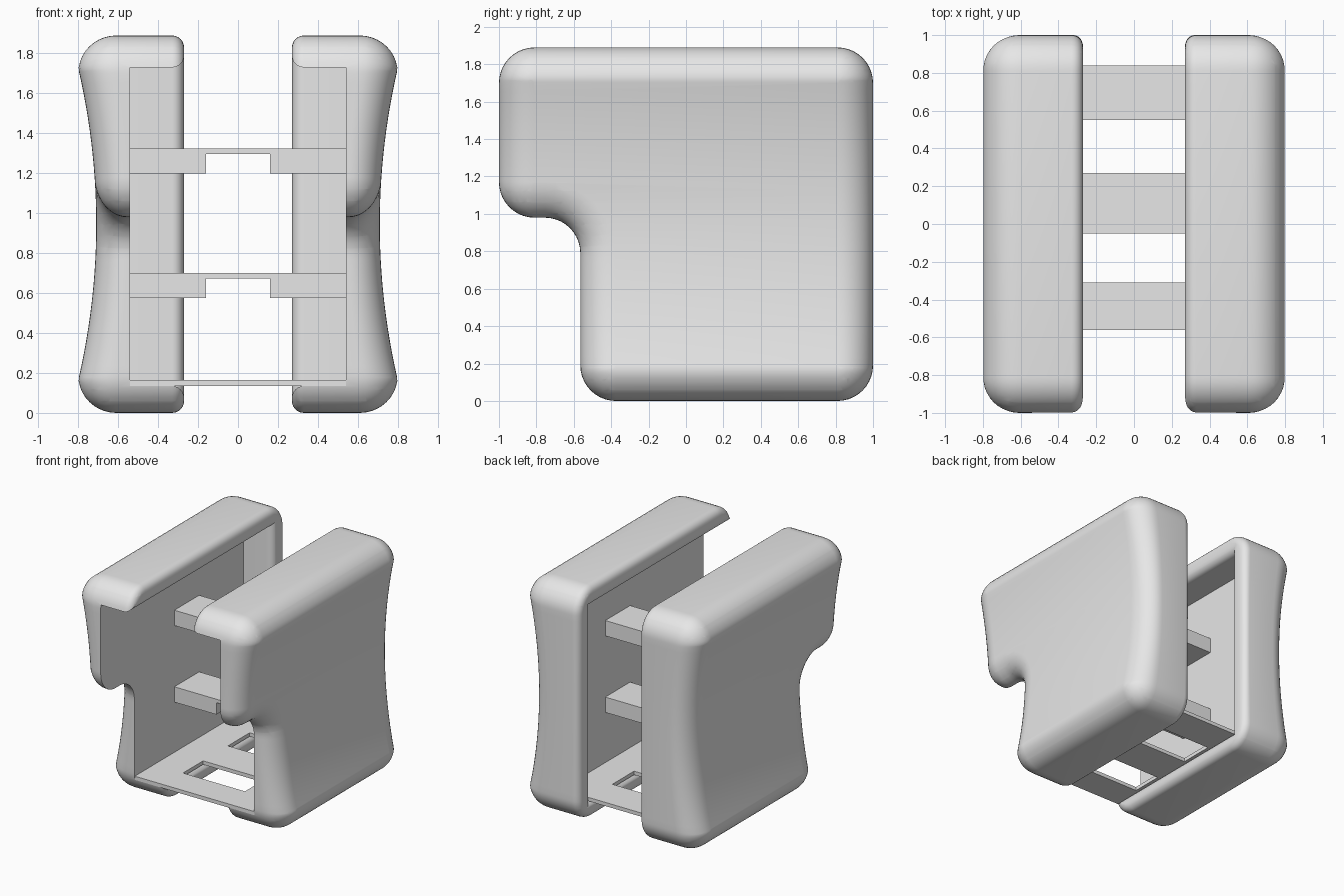
import bpy
import bmesh
from math import sin, cos, pi, radians
from mathutils import Vector

cube = bpy.data.objects.get("Cube")
if cube:
    bpy.data.objects.remove(cube)

grey = bpy.data.materials.new("light_grey")
grey.use_nodes = True
grey.diffuse_color = (0.8, 0.8, 0.8, 1)
grey.node_tree.nodes["Principled BSDF"].inputs["Base Color"].default_value = (0.8, 0.8, 0.8, 1)

HEIGHT = 1.89
INNER, WALL, OUTER = 0.27, 0.54, 0.80   # lip, cavity wall and outside, along x
ROUND, LIP = 0.19, 0.06                 # outer and lip rounding
FLOOR, CEILING, BACK = 0.135, 1.73, 0.84


def make_object(name, bm):
    bmesh.ops.recalc_face_normals(bm, faces=bm.faces)
    mesh = bpy.data.meshes.new(name)
    bm.to_mesh(mesh)
    bm.free()
    mesh.materials.append(grey)
    obj = bpy.data.objects.new(name, mesh)
    bpy.context.collection.objects.link(obj)
    return obj


def box(name, x, y, z):
    bm = bmesh.new()
    bmesh.ops.create_cube(bm, size=1)
    for v in bm.verts:
        for i, (low, high) in enumerate((x, y, z)):
            v.co[i] = high if v.co[i] > 0 else low
    return make_object(name, bm)


def cut(obj, cutter):
    """Subtract the cutter for good and delete it."""
    mod = obj.modifiers.new("cut", 'BOOLEAN')
    mod.operation, mod.solver, mod.object = 'DIFFERENCE', 'EXACT', cutter
    bpy.context.view_layer.update()
    graph = bpy.context.evaluated_depsgraph_get()
    mesh = bpy.data.meshes.new_from_object(obj.evaluated_get(graph))
    obj.modifiers.clear()
    obj.data = mesh
    bpy.data.objects.remove(cutter)


def loft(rings):
    """Skin closed rings of equal length and cap both ends."""
    bm = bmesh.new()
    loops = [[bm.verts.new(p) for p in ring] for ring in rings]
    n = len(loops[0])
    for a, b in zip(loops, loops[1:]):
        for i in range(n):
            j = (i + 1) % n
            bm.faces.new((a[i], a[j], b[j], b[i]))
    bm.faces.new(loops[0])
    bm.faces.new(loops[-1])
    return bm


# Arc centres of the side outline: y, z, start angle, turn (+1 convex, -1 concave)
STEP_Y, STEP_Z = -0.565, 0.98
CORNERS = [
    (1 - ROUND, ROUND, -90, 1),
    (1 - ROUND, HEIGHT - ROUND, 0, 1),
    (-1 + ROUND, HEIGHT - ROUND, 90, 1),
    (-1 + ROUND, STEP_Z + ROUND, 180, 1),
    (STEP_Y - ROUND, STEP_Z - ROUND, 90, -1),
    (STEP_Y + ROUND, ROUND, 180, 1),
]


def outline(x, inset, steps=10):
    points = []
    for y, z, start, turn in CORNERS:
        r = ROUND - turn * inset
        for k in range(steps + 1):
            a = radians(start + turn * 90 * k / steps)
            points.append(Vector((x, y + r * cos(a), z + r * sin(a))))
    return points


def side_body():
    rings = []
    for k in range(7):      # small rounding along the lip
        a = pi / 2 * k / 6
        rings.append(outline(INNER + LIP * (1 - sin(a)), LIP * (1 - cos(a))))
    rings.reverse()
    rings = [outline(INNER + LIP * (1 - cos(pi / 2 * k / 6)),
                     LIP * (1 - sin(pi / 2 * k / 6))) for k in range(7)]
    edge = ROUND - 0.003
    for k in range(11):     # large rounding along the outside
        a = pi / 2 * k / 10
        rings.append(outline(OUTER - ROUND * (1 - sin(a)), edge * (1 - cos(a))))
    bm = loft(rings)
    # Slice in height, then press the outside in to a waist
    for k in range(1, 32):
        geom = bm.verts[:] + bm.edges[:] + bm.faces[:]
        bmesh.ops.bisect_plane(bm, geom=geom, dist=1e-5,
                               plane_co=(0, 0, HEIGHT * k / 32), plane_no=(0, 0, 1))
    for v in bm.verts:
        t = (v.co.z - HEIGHT / 2) / 0.78
        press = 0.09 * max(0, 1 - t * t)
        v.co.x -= press * (v.co.x - INNER) / (OUTER - INNER)
    return make_object("side_shell", bm)


def cavity():
    """Open-fronted pocket that flares at the lip."""
    def ring(x, e):
        y0, y1, z0, z1 = -1.5, BACK + e, FLOOR - e, CEILING + e
        return [(x, y0, z0), (x, y1, z0), (x, y1, z1), (x, y0, z1)]
    rings = [ring(INNER - 0.1, LIP)]
    for k in range(7):
        a = pi / 2 * k / 6
        rings.append(ring(INNER + LIP * (1 - cos(a)), LIP * (1 - sin(a))))
    rings.append(ring(WALL, 0))
    return make_object("cavity_cutter", loft(rings))


def smooth(obj):
    bpy.ops.object.select_all(action='DESELECT')
    obj.select_set(True)
    bpy.context.view_layer.objects.active = obj
    bpy.ops.object.shade_smooth_by_angle(angle=radians(30))


# Left side shell and its mirror
left = side_body()
left.name = "left_side_shell"
cut(left, cavity())
bm = bmesh.new()
bm.from_mesh(left.data)
for v in bm.verts:
    v.co.x *= -1
right = make_object("right_side_shell", bm)
for shell in (left, right):
    smooth(shell)

# Floor plate with two openings
floor = box("floor_plate", (-WALL, WALL), (-0.56, BACK), (FLOOR, FLOOR + 0.03))
for y in ((-0.31, -0.05), (0.27, 0.55)):
    cut(floor, box("opening_cutter", (-0.28, 0.28), y, (0, 0.5)))

# Cross bars, notched underneath
for name, z in (("lower_cross_bar", 0.575), ("upper_cross_bar", 1.2)):
    bar = box(name, (-WALL, WALL), (-0.05, 0.27), (z, z + 0.125))
    cut(bar, box("notch_cutter", (-0.16, 0.16), (-0.5, 0.5), (z - 0.1, z + 0.097)))
